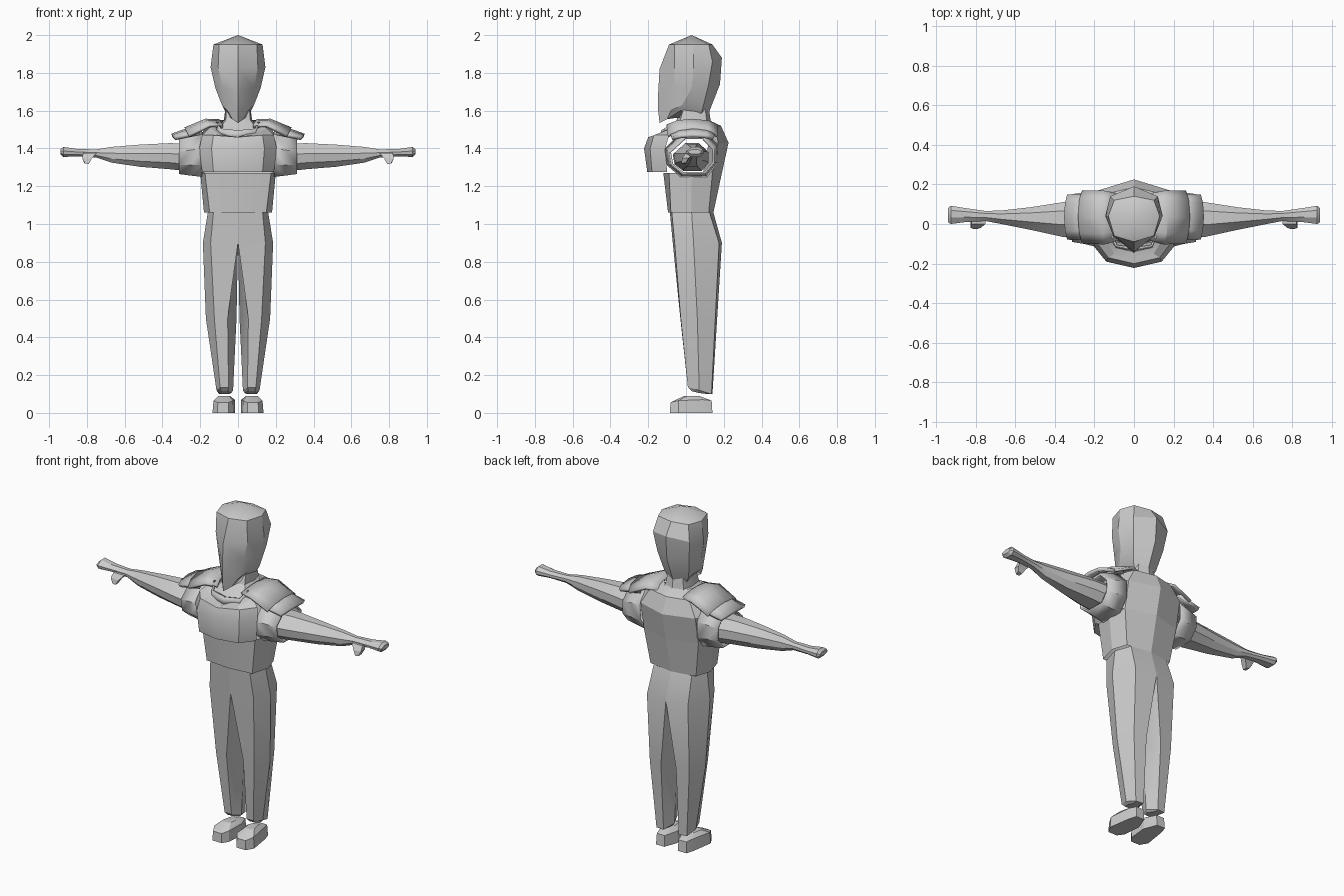
import bpy, bmesh, math


def loft(name, rings, closed=True, caps=(False, False), mirror=False, thick=0, tip=None):
    """Skin a list of equal-length point rings; open strips when closed is False."""
    bm = bmesh.new()
    vs = [[bm.verts.new(p) for p in r] for r in rings]
    n = len(rings[0])
    for a, b in zip(vs, vs[1:]):
        for i in range(n if closed else n - 1):
            j = (i + 1) % n
            bm.faces.new((a[i], a[j], b[j], b[i]))
    if caps[0]:
        bm.faces.new(vs[0])
    if caps[1]:
        bm.faces.new(vs[-1])
    if tip:
        t = bm.verts.new(tip)
        for i in range(n):
            bm.faces.new((vs[0][i], vs[0][(i + 1) % n], t))
    bmesh.ops.remove_doubles(bm, verts=bm.verts, dist=1e-5)
    bmesh.ops.recalc_face_normals(bm, faces=bm.faces)
    me = bpy.data.meshes.new(name)
    bm.to_mesh(me)
    bm.free()
    ob = bpy.data.objects.new(name, me)
    bpy.context.collection.objects.link(ob)
    bpy.ops.object.select_all(action='DESELECT')
    bpy.context.view_layer.objects.active = ob
    ob.select_set(True)
    bpy.ops.object.shade_smooth_by_angle(angle=math.radians(25))
    if mirror:
        ob.modifiers.new("mirror", 'MIRROR').use_clip = True
    if thick:
        m = ob.modifiers.new("solid", 'SOLIDIFY')
        m.thickness, m.offset = thick, 0
    return ob


def sym(half):
    """Half ring running front centre to back centre -> full ring."""
    return half + [(-x, y, z) for x, y, z in half[-2:0:-1]]


def wing(half):
    """Half strip starting on the centre line -> full strip."""
    return [(-x, y, z) for x, y, z in half[:0:-1]] + half


def at_z(z, pts):
    return [(x, y, z) for x, y in pts]


def oval(x, y0, y1, z0, z1):
    """Eight-sided arm section in the y-z plane."""
    cy, cz, a, b = (y0 + y1) / 2, (z0 + z1) / 2, (y1 - y0) / 2, (z1 - z0) / 2
    return [(x, cy + a * u, cz + b * v) for u, v in
            ((1, -.4), (1, .35), (.5, 1), (-.3, 1), (-1, .2), (-.9, -.5), (-.4, -1), (.6, -1))]


# Head: pointed crown, flat sides, wedge face down to the chin
loft("head", [
    sym([(0, -.09, 1.95), (.10, -.06, 1.95), (.13, .04, 1.95), (.10, .12, 1.95), (0, .14, 1.95)]),
    sym([(0, -.14, 1.82), (.105, -.06, 1.83), (.145, .04, 1.83), (.12, .14, 1.86), (0, .19, 1.88)]),
    sym([(0, -.147, 1.70), (.085, -.065, 1.72), (.12, .03, 1.72), (.105, .12, 1.74), (0, .18, 1.74)]),
    sym([(0, -.147, 1.60), (.055, -.08, 1.60), (.085, -.02, 1.63), (.08, .09, 1.62), (0, .125, 1.60)]),
    sym([(0, -.14, 1.535), (.03, -.10, 1.555), (.055, -.03, 1.60), (.06, .08, 1.58), (0, .11, 1.57)]),
], tip=(0, .03, 2), caps=(False, True))

# Neck flaring into the shoulders
loft("neck", [
    sym(at_z(1.62, [(0, -.03), (.06, -.01), (.065, .05), (.05, .10), (0, .12)])),
    sym(at_z(1.55, [(0, -.05), (.065, -.03), (.075, .05), (.06, .11), (0, .13)])),
    sym(at_z(1.49, [(0, -.11), (.11, -.08), (.15, .04), (.11, .14), (0, .17)])),
])

# Torso: waist band, overhanging chest and back panel, open at the arms
loft("waist", [
    sym(at_z(1.06, [(0, -.095), (.15, -.08), (.18, .03), (.15, .12), (0, .145)])),
    sym(at_z(1.27, [(0, -.12), (.175, -.09), (.2, .03), (.18, .14), (0, .19)])),
])
loft("chest", [
    wing(at_z(1.275, [(0, -.12), (.12, -.10), (.18, -.09)])),
    wing(at_z(1.275, [(0, -.205), (.13, -.18), (.19, -.10)])),
    wing(at_z(1.40, [(0, -.222), (.14, -.19), (.205, -.11)])),
    wing([(0, -.20, 1.46), (.13, -.17, 1.47), (.19, -.09, 1.47)]),
    wing([(0, -.17, 1.46), (.10, -.15, 1.475), (.15, -.07, 1.51)]),
    wing([(0, -.11, 1.455), (.09, -.09, 1.49), (.10, -.04, 1.53)]),
], closed=False)
loft("back_panel", [
    wing(at_z(1.27, [(0, .19), (.18, .14), (.2, .09)])),
    wing(at_z(1.43, [(0, .225), (.18, .17), (.215, .12)])),
    wing([(0, .185, 1.52), (.13, .155, 1.52), (.18, .11, 1.50)]),
    wing([(0, .12, 1.55), (.07, .10, 1.55), (.10, .06, 1.55)]),
], closed=False)

# Collar flap under the chin
loft("collar", [
    wing([(0, -.135, 1.455), (.085, -.12, 1.455), (.11, -.08, 1.48)]),
    wing([(0, -.125, 1.495), (.09, -.11, 1.505), (.11, -.06, 1.54)]),
], closed=False, thick=.012)

# Sleeves: open rings around the arm root
loft("sleeve", [
    oval(.19, -.11, .165, 1.255, 1.49),
    oval(.25, -.095, .155, 1.262, 1.475),
    oval(.312, -.085, .145, 1.27, 1.455),
], mirror=True, thick=.012)


# Shoulder pads: two overlapping arched plates per side
def plate(x, z, y0, y1, drop, bow):
    w = y1 - y0
    return [(x, y0, z - drop), (x + bow * .7, y0 + w * .2, z - drop * .3), (x + bow, y0 + w * .5, z),
            (x + bow * .7, y0 + w * .82, z - drop * .3), (x, y1, z - drop)]


loft("shoulder_plate_inner", [plate(.08, 1.548, -.08, .15, .03, .02),
                              plate(.15, 1.55, -.10, .165, .03, .02),
                              plate(.26, 1.505, -.095, .165, .04, .02)],
     closed=False, mirror=True, thick=.015)
loft("shoulder_plate_outer", [plate(.20, 1.515, -.08, .15, .035, .02),
                              plate(.335, 1.468, -.075, .145, .015, .015)],
     closed=False, mirror=True, thick=.02)

# Arms tapering to the wrist, ending in a flat mitten hand
loft("arm", [
    oval(.27, -.07, .12, 1.28, 1.425),
    oval(.36, -.065, .11, 1.29, 1.428),
    oval(.52, -.03, .085, 1.303, 1.42),
    oval(.67, .0, .068, 1.325, 1.408),
    oval(.75, .015, .066, 1.352, 1.395),
    oval(.85, .01, .08, 1.358, 1.397),
    oval(.925, .0, .092, 1.355, 1.408),
    oval(.94, .01, .08, 1.37, 1.395),
], caps=(False, True), mirror=True)
loft("thumb", [
    [(.75, .0, 1.375), (.82, .0, 1.375), (.82, .04, 1.375), (.75, .04, 1.375)],
    [(.775, -.02, 1.345), (.825, -.02, 1.35), (.825, .015, 1.35), (.775, .015, 1.345)],
    [(.79, -.025, 1.318), (.81, -.025, 1.32), (.815, .0, 1.325), (.79, .0, 1.318)],
], caps=(True, True), mirror=True)

# Trousers: joined at the hips, splitting below the crotch
loft("trouser_leg", [
    at_z(1.06, [(0, -.085), (.13, -.075), (.16, .03), (.125, .125), (0, .145), (0, .03)]),
    at_z(.9, [(0, -.07), (.145, -.06), (.186, .04), (.135, .175), (0, .19), (0, .05)]),
    at_z(.5, [(.055, -.03), (.125, -.028), (.17, .06), (.13, .155), (.05, .165), (.008, .07)]),
    [(.05, .01, .135), (.095, .01, .135), (.114, .07, .12), (.1, .135, .1), (.05, .14, .1), (.026, .07, .12)],
    [(.055, .03, .115), (.09, .03, .115), (.1, .07, .105), (.09, .11, .1), (.055, .115, .1), (.035, .07, .105)],
], caps=(False, True), mirror=True)

# Shoes, splayed slightly outward
sole = [(.025, -.05), (.05, -.085), (.11, -.085), (.135, -.04), (.115, .09), (.1, .14), (.045, .14), (.015, .06)]
rim = [.065, .055, .055, .065, .07, .065, .065, .07]
loft("shoe", [
    at_z(0, sole),
    [(x * .94 + .003, y * .97, h) for (x, y), h in zip(sole, rim)],
    [(x * .5 + .036, y * .35 + .02, .09) for x, y in sole],
], caps=(True, True), mirror=True)
